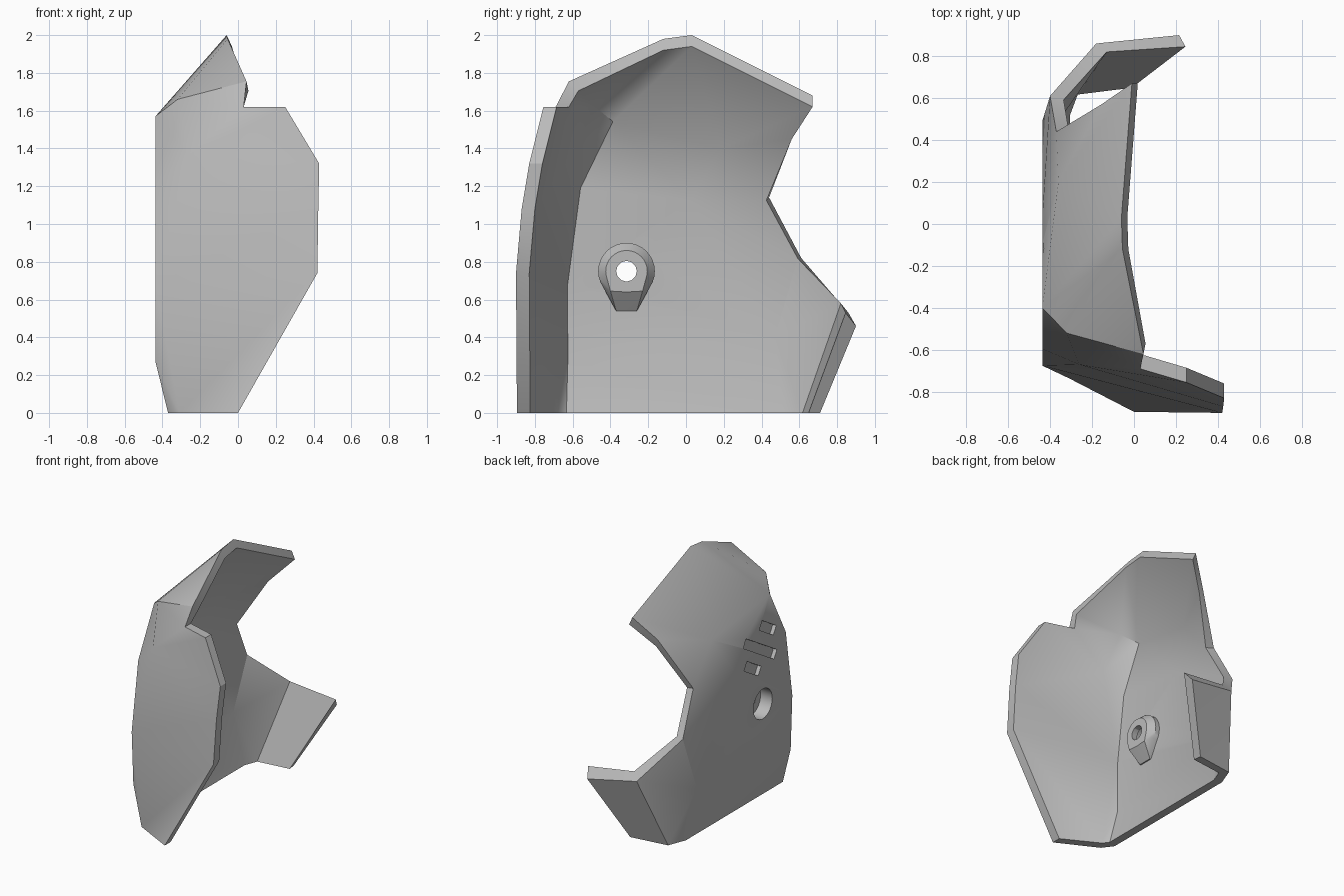
import bpy, bmesh, math
from mathutils import Vector, Matrix

cube = bpy.data.objects.get("Cube")
if cube:
    bpy.data.objects.remove(cube, do_unlink=True)

grey = bpy.data.materials.new("plain_grey")
grey.use_nodes = True
COLOUR = (0.5, 0.5, 0.5, 1)
grey.diffuse_color = COLOUR
grey.node_tree.nodes["Principled BSDF"].inputs["Base Color"].default_value = COLOUR


def make_object(name, bm):
    mesh = bpy.data.meshes.new(name)
    bm.to_mesh(mesh)
    bm.free()
    mesh.materials.append(grey)
    obj = bpy.data.objects.new(name, mesh)
    bpy.context.collection.objects.link(obj)
    return obj


def activate(obj):
    bpy.ops.object.select_all(action="DESELECT")
    obj.select_set(True)
    bpy.context.view_layer.objects.active = obj


def stitch(bm, chain_a, chain_b):
    """Skin two paths of equal length; a repeated point makes a fan."""
    pairs = list(zip(chain_a, chain_b))
    for (a, b), (next_a, next_b) in zip(pairs, pairs[1:]):
        for corners in ((a, next_a, b), (next_a, next_b, b)):
            if len(set(corners)) == len(corners):
                bm.faces.new([bm.verts.new(c) for c in corners])


def cut(target, cutter):
    cutter.hide_render = True
    mod = target.modifiers.new("cut", "BOOLEAN")
    mod.operation = "DIFFERENCE"
    mod.solver = "EXACT"
    mod.object = cutter
    activate(target)
    bpy.ops.object.modifier_apply(modifier=mod.name)
    bpy.data.objects.remove(cutter, do_unlink=True)


def side_cylinder(name, radius, depth, centre, sides):
    bm = bmesh.new()
    place = Matrix.Translation(centre) @ Matrix.Rotation(math.pi / 2, 4, "Y")
    bmesh.ops.create_cone(bm, cap_ends=True, segments=sides, radius1=radius,
                          radius2=radius, depth=depth, matrix=place)
    return make_object(name, bm)


def side_slot(name, length, height, centre, tilt):
    bm = bmesh.new()
    place = (Matrix.Translation(centre) @ Matrix.Rotation(tilt, 4, "X")
             @ Matrix.Diagonal((0.08, length, height, 1)))
    bmesh.ops.create_cube(bm, size=1, matrix=place)
    return make_object(name, bm)


# Key points of the outer skin
SIDE = -0.437
wing_foot, wing_low = (0, -0.895, 0), (0.42, -0.9, 0.74)
wing_mid, wing_high = (0.425, -0.87, 1.08), (0.43, -0.83, 1.32)
wing_top, wing_notch = (0.25, -0.755, 1.62), (0.03, -0.69, 1.62)
bevel_foot = (-0.31, -0.735, 0)
corner_foot, corner_low = (-0.37, -0.655, 0), (SIDE, -0.655, 0.27)
corner_mid, corner_high = (SIDE, -0.675, 0.68), (SIDE, -0.595, 1.2)
corner_top = (SIDE, -0.4, 1.57)
cheek, brow = (-0.26, -0.67, 1.37), (-0.32, -0.52, 1.66)
crest_front, crest_rise = (0.045, -0.62, 1.755), (-0.055, -0.12, 1.98)
crest_peak, crest_tip = (-0.06, 0.03, 2), (-0.01, 0.67, 1.68)
notch_high, notch_deep = (-0.155, 0.57, 1.51), (-0.37, 0.44, 1.14)
notch_low, side_hub = (-0.4, 0.61, 0.82), (SIDE, 0.03, 1.13)
crest_bulge = (-0.36, 0.2, 1.42)
heel, heel_foot = (SIDE, 0.49, 0.4), (-0.37, 0.53, 0)
bend_top, bend_foot = (-0.18, 0.86, 0.53), (-0.316, 0.67, 0)
flap_top, flap_foot = (0.215, 0.9, 0.46), (-0.02, 0.71, 0)

bm = bmesh.new()
# Front wing
stitch(bm, [wing_foot, wing_low, wing_mid, wing_high, wing_top, wing_notch],
       [bevel_foot, corner_mid, cheek, cheek, cheek, brow])
# Bevel between front wing and side
stitch(bm, [corner_foot, corner_low, corner_mid, corner_high, corner_top],
       [bevel_foot, bevel_foot, cheek, cheek, brow])
stitch(bm, [corner_low, corner_mid], [bevel_foot, bevel_foot])
# Upper crest
stitch(bm, [wing_notch, crest_front, crest_rise, crest_rise, crest_peak,
            crest_tip, notch_high, notch_deep],
       [brow, brow, brow, corner_top] + [crest_bulge] * 4)
stitch(bm, [corner_top, crest_bulge, notch_deep], [side_hub] * 3)
# Side wall
stitch(bm, [corner_foot, corner_low, corner_mid, corner_mid, corner_high, corner_top],
       [heel_foot, heel, heel] + [side_hub] * 3)
# Rear bevel and rear flap
stitch(bm, [heel_foot, heel, heel, heel, side_hub, side_hub],
       [bend_foot, bend_foot, bend_top, notch_low, notch_low, notch_deep])
stitch(bm, [bend_foot, bend_top], [flap_foot, flap_top])

bmesh.ops.remove_doubles(bm, verts=bm.verts, dist=0.0001)
# Drop the overlapping bevel triangles left by the two bevel runs
seen = set()
for face in list(bm.faces):
    key = frozenset(face.verts)
    if key in seen:
        bm.faces.remove(face)
    seen.add(key)
for face in list(bm.faces):
    spots = {tuple(round(c, 3) for c in v.co) for v in face.verts}
    if spots == {corner_low, cheek, bevel_foot} or spots == {corner_mid, cheek, bevel_foot}:
        bm.faces.remove(face)
    elif spots == {corner_low, corner_mid, cheek}:
        bm.faces.remove(face)
bmesh.ops.recalc_face_normals(bm, faces=bm.faces)
if sum(f.normal.x * f.calc_area() for f in bm.faces) > 0:
    bmesh.ops.reverse_faces(bm, faces=bm.faces)
shell = make_object("shell", bm)

# Give the skin its thickness, with the rim cut square and the foot level
activate(shell)
outer_count = len(shell.data.vertices)
mod = shell.modifiers.new("thickness", "SOLIDIFY")
mod.thickness = 0.065
mod.offset = -1
mod.use_even_offset = True
bpy.ops.object.modifier_apply(modifier=mod.name)
verts = shell.data.vertices
RIM_STEPS = (
    ((wing_foot, wing_low, wing_mid, wing_high, wing_top, wing_notch), (0, 0.07, 0)),
    ((crest_front,), (0.01, 0.05, -0.05)),
    ((crest_rise, crest_peak, crest_tip), (0.028, 0, -0.06)),
    ((notch_high,), (0.02, -0.01, -0.06)),
    ((bend_top,), (0.05, -0.04, 0.05)),
    ((flap_top,), (0.03, -0.055, 0.07)),
)
for points, step in RIM_STEPS:
    for point in points:
        for i in range(outer_count):
            if (verts[i].co - Vector(point)).length < 0.001:
                verts[i + outer_count].co = Vector(point) + Vector(step)
for v in verts:
    if v.co.z < 0.1:
        v.co.z = 0

# Round socket and three slanted vents in the outer side
HUB_Y, HUB_Z = -0.315, 0.75
cut(shell, side_cylinder("socket_cutter", 0.115, 0.3, (SIDE, HUB_Y, HUB_Z), 32))
for length, y, z in ((0.2, -0.375, 1.315), (0.43, -0.285, 1.185), (0.2, -0.19, 1.07)):
    cut(shell, side_slot("vent_cutter", length, 0.07, (SIDE - 0.01, y, z), math.radians(31)))

# Boss on the inside, with a wedge below
bm = bmesh.new()
for x, radius in ((-0.4, 0.15), (-0.34, 0.15), (-0.29, 0.11)):
    for i in range(32):
        a = math.tau * i / 32
        bm.verts.new((x, HUB_Y + radius * math.cos(a), HUB_Z + radius * math.sin(a)))
for side in (-1, 1):
    bm.verts.new((-0.29, HUB_Y + side * 0.085, HUB_Z - 0.105))
    for x in (-0.4, -0.365):
        bm.verts.new((x, HUB_Y + side * 0.055, HUB_Z - 0.21))
hull = bmesh.ops.convex_hull(bm, input=bm.verts)
spare = [g for g in hull["geom_interior"] if isinstance(g, bmesh.types.BMVert)]
bmesh.ops.delete(bm, geom=spare, context="VERTS")
bmesh.ops.dissolve_limit(bm, angle_limit=0.01, verts=bm.verts, edges=bm.edges)
bmesh.ops.recalc_face_normals(bm, faces=bm.faces)
boss = make_object("boss", bm)
cut(boss, side_cylinder("socket_cutter", 0.115, 0.2, (SIDE, HUB_Y, HUB_Z), 32))
cut(boss, side_cylinder("bore_cutter", 0.055, 0.5, (-0.35, HUB_Y, HUB_Z), 12))

for obj in (shell, boss):
    activate(obj)
    bpy.ops.object.shade_smooth_by_angle(angle=math.radians(30))
